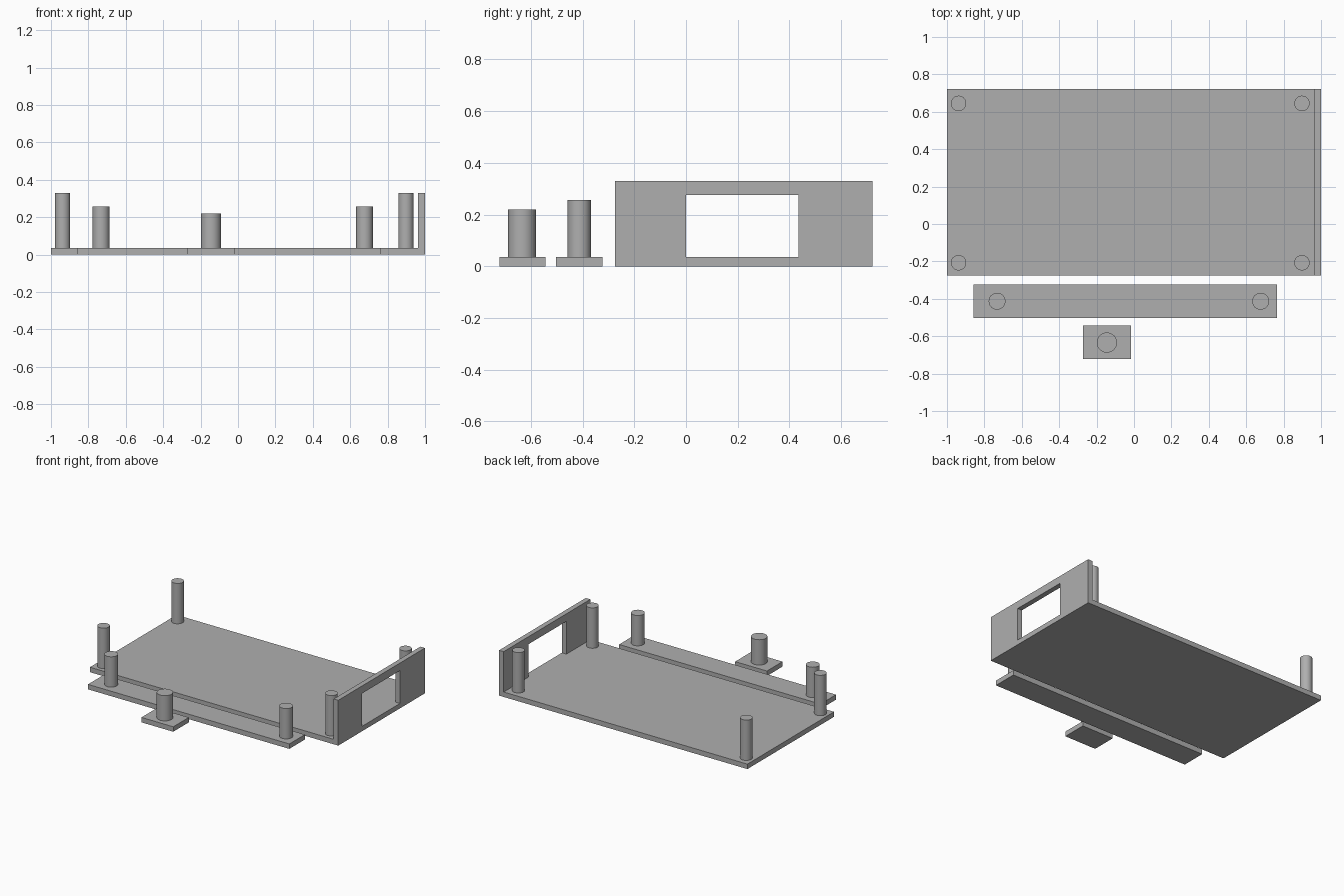
import bpy, bmesh
from mathutils import Matrix

if "Cube" in bpy.data.objects:
    bpy.data.objects.remove(bpy.data.objects["Cube"])

T = 0.036  # plate thickness

grey = bpy.data.materials.new("plain grey")
grey.diffuse_color = (0.43, 0.43, 0.43, 1)
grey.use_nodes = True
grey.node_tree.nodes["Principled BSDF"].inputs["Base Color"].default_value = grey.diffuse_color


def finish(name, bm):
    bmesh.ops.recalc_face_normals(bm, faces=bm.faces)
    mesh = bpy.data.meshes.new(name)
    bm.to_mesh(mesh)
    bm.free()
    mesh.materials.append(grey)
    obj = bpy.data.objects.new(name, mesh)
    bpy.context.collection.objects.link(obj)
    return obj


def plate(name, x0, x1, y0, y1):
    bm = bmesh.new()
    m = Matrix.Translation(((x0 + x1) / 2, (y0 + y1) / 2, T / 2))
    bmesh.ops.create_cube(bm, size=1, matrix=m @ Matrix.Diagonal((x1 - x0, y1 - y0, T, 1)))
    finish(name, bm)


def post(name, x, y, radius, top):
    bm = bmesh.new()
    bmesh.ops.create_cone(bm, cap_ends=True, segments=40, radius1=radius, radius2=radius,
                          depth=top - T, matrix=Matrix.Translation((x, y, (top + T) / 2)))
    obj = finish(name, bm)
    # smooth sides, flat caps
    for p in obj.data.polygons:
        p.use_smooth = abs(p.normal.z) < 0.5
    for e in obj.data.edges:
        za, zb = (obj.data.vertices[v].co.z for v in e.vertices)
        e.use_edge_sharp = abs(za - zb) < 1e-4


# Main tray floor with four corner posts
plate("main_plate", -1, 1, -0.275, 0.722)
for x in (-0.938, 0.898):
    for y in (-0.207, 0.645):
        post("corner_post", x, y, 0.041, 0.33)

# End wall with a window that opens down to the floor
outline = [(-0.275, T), (0, T), (0, 0.275), (0.435, 0.275),
           (0.435, T), (0.722, T), (0.722, 0.33), (-0.275, 0.33)]
bm = bmesh.new()
face = bm.faces.new([bm.verts.new((0.963, y, z)) for y, z in outline])
ext = bmesh.ops.extrude_face_region(bm, geom=[face], use_keep_orig=True)
bmesh.ops.translate(bm, vec=(0.037, 0, 0),
                    verts=[g for g in ext["geom"] if isinstance(g, bmesh.types.BMVert)])
# drop the hidden faces where the wall rests on the floor
hidden = [f for f in bm.faces if all(abs(v.co.z - T) < 1e-5 for v in f.verts)]
bmesh.ops.delete(bm, geom=hidden, context='FACES_ONLY')
finish("end_wall", bm)

# Long strip with two posts
plate("strip_plate", -0.857, 0.765, -0.502, -0.323)
for x in (-0.732, 0.677):
    post("strip_post", x, -0.413, 0.045, 0.257)

# Small tab with one thicker post
plate("tab_plate", -0.272, -0.016, -0.722, -0.543)
post("tab_post", -0.145, -0.634, 0.054, 0.22)
